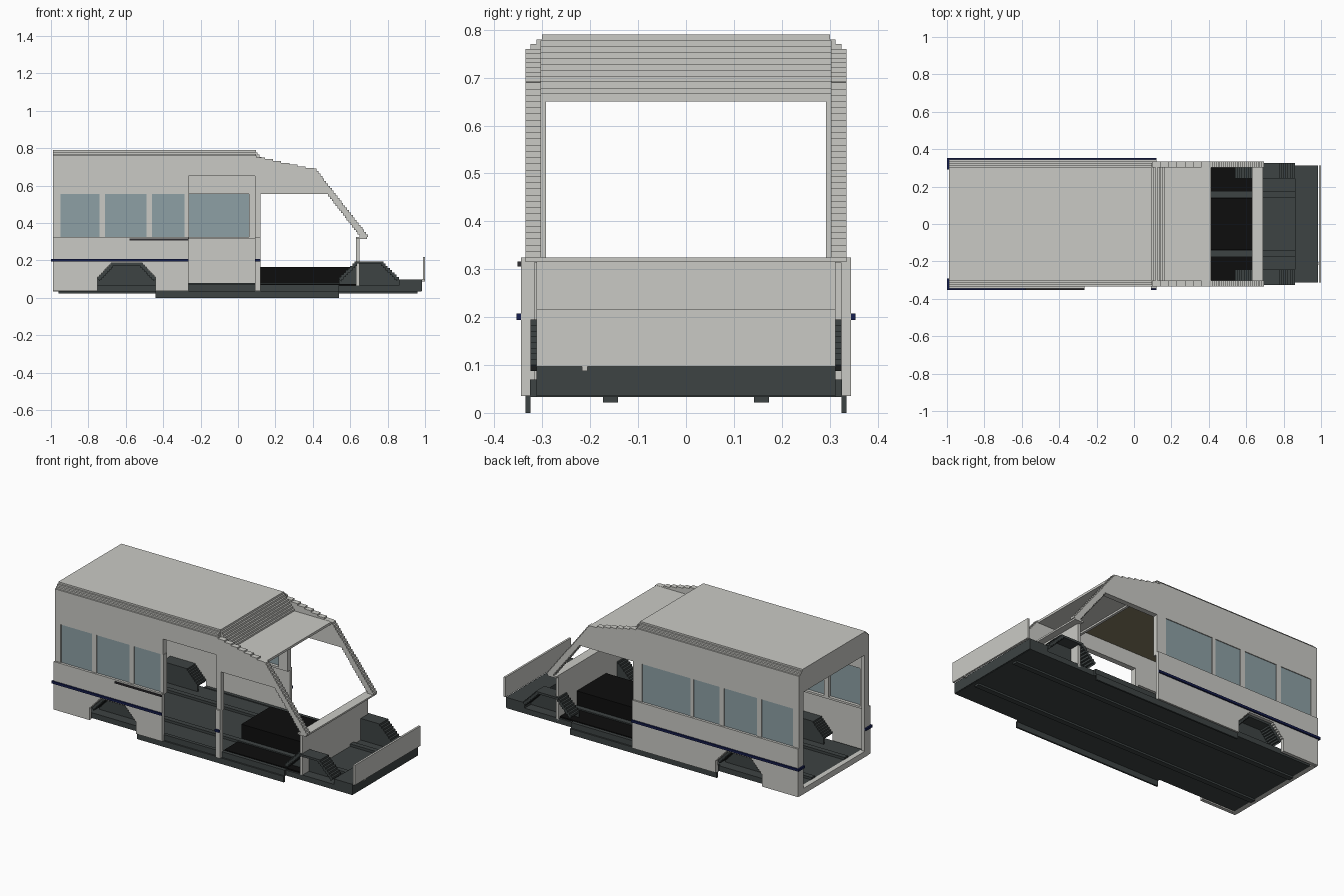
import bpy, bmesh

if "Cube" in bpy.data.objects:
    bpy.data.objects.remove(bpy.data.objects["Cube"])

def srgb(r, g, b):
    return tuple(((c / 255 + 0.055) / 1.055) ** 2.4 if c > 10 else c / 255 / 12.92 for c in (r, g, b)) + (1,)

def material(name, *rgb):
    m = bpy.data.materials.new(name)
    m.diffuse_color = srgb(*rgb)
    m.use_nodes = True
    m.node_tree.nodes["Principled BSDF"].inputs["Base Color"].default_value = m.diffuse_color
    return m

BODY = material("pale grey paint", 202, 202, 197)
DARK = material("dark grey chassis", 61, 67, 67)
BLACK = material("black matting", 13, 13, 13)
GLASS = material("blue grey glass", 141, 160, 165)
NAVY = material("navy stripe", 22, 30, 78)
RAIL = material("charcoal rail", 48, 46, 50)
LINER = material("tan headliner", 132, 124, 96)

def finish(name, bm, mat):
    bmesh.ops.recalc_face_normals(bm, faces=bm.faces)
    me = bpy.data.meshes.new(name)
    bm.to_mesh(me)
    bm.free()
    me.materials.append(mat)
    ob = bpy.data.objects.new(name, me)
    bpy.context.collection.objects.link(ob)
    return ob

def boxes(name, mat, *items):
    """Each item is x0, x1, y0, y1, z0, z1."""
    bm = bmesh.new()
    for x0, x1, y0, y1, z0, z1 in items:
        vs = bmesh.ops.create_cube(bm, size=1)["verts"]
        for v in vs:
            v.co.x = x1 if v.co.x > 0 else x0
            v.co.y = y1 if v.co.y > 0 else y0
            v.co.z = z1 if v.co.z > 0 else z0
    return finish(name, bm, mat)

def prism(name, mat, pts, y0, y1):
    """Extrude an x-z outline between two y values."""
    bm = bmesh.new()
    f = bm.faces.new([bm.verts.new((x, y0, z)) for x, z in pts])
    ext = bmesh.ops.extrude_face_region(bm, geom=[f])["geom"]
    bmesh.ops.translate(bm, vec=(0, y1 - y0, 0), verts=[g for g in ext if isinstance(g, bmesh.types.BMVert)])
    bmesh.ops.triangulate(bm, faces=[g for g in bm.faces if len(g.verts) > 4])
    return finish(name, bm, mat)

def stairs(p, q, n, up_first):
    """Stepped line from p to q."""
    out = [p]
    for i in range(n):
        a, b = [(p[0] + (q[0] - p[0]) * t / n, p[1] + (q[1] - p[1]) * t / n) for t in (i, i + 1)]
        out += [(a[0], b[1]) if up_first else (b[0], a[1]), b]
    return out

def arch_line(x0, x1, low, top, run):
    return stairs((x0, low), (x0 + run, top), 8, True) + stairs((x1 - run, top), (x1, low), 8, False)

# Floor, rails and sills
boxes("floor", DARK, (-0.96, 0.98, -0.312, 0.312, 0.033, 0.065))
boxes("front_crossmember", DARK, (0.86, 0.985, -0.312, 0.312, 0.035, 0.098))
for s, side in ((-1, "near"), (1, "far")):
    ys = lambda a, b: tuple(sorted((s * a, s * b)))
    boxes(side + "_chassis_rail", DARK, (-0.96, 0.96, *ys(0.142, 0.173), 0.022, 0.08))
    boxes(side + "_sill", DARK, (-0.44, 0.54, *ys(0.325, 0.335), 0.0, 0.036),
          (-0.44, 0.54, *ys(0.305, 0.326), 0.033, 0.07))

    # Wheel arches: inner wall plus stepped tread
    for tag, x0, x1, top, run in (("rear", -0.75, -0.44, 0.185, 0.08), ("front", 0.54, 0.86, 0.195, 0.095)):
        outer = arch_line(x0, x1, 0.1, top, run)
        inner = arch_line(x0 + 0.013, x1 - 0.013, 0.087, top - 0.013, run)
        prism(f"{side}_{tag}_arch_tread", DARK, outer + inner[::-1], *ys(0.25, 0.325))
        prism(f"{side}_{tag}_arch_wall", DARK, [(x0, 0.04)] + outer + [(x1, 0.04)], *ys(0.243, 0.252))

    # Lower side panel with wheel cutout
    end = -0.265 if s < 0 else 0.12
    cut = arch_line(-0.75, -0.44, 0.1, 0.185, 0.08)
    prism(side + "_lower_side", BODY,
          [(-0.99, 0.035), (-0.75, 0.035)] + cut + [(-0.44, 0.035), (end, 0.035), (end, 0.325), (-0.99, 0.325)],
          *ys(0.325, 0.345))

    # Upper side panel running into the windscreen pillar
    door = [(-0.265, 0.555), (-0.265, 0.65), (0.09, 0.65), (0.09, 0.555)] if s < 0 else []
    prism(side + "_upper_side", BODY,
          [(-0.99, 0.555)] + door + [(0.47, 0.555)]
          + stairs((0.472, 0.555), (0.65, 0.325), 18, False)
          + stairs((0.695, 0.325), (0.41, 0.69), 28, True)
          + stairs((0.405, 0.693), (0.1, 0.76), 7, False) + [(-0.99, 0.76)],
          *ys(0.303, 0.335))

    # Window posts
    posts = [(-0.99, -0.95), (-0.74, -0.71), (-0.49, -0.46), (-0.285, -0.263)]
    posts.append((0.09, 0.12) if s < 0 else (0.06, 0.12))
    boxes(side + "_window_posts", BODY, *[(a, b, *ys(0.303, 0.335), 0.315, 0.556) for a, b in posts])
    boxes(side + "_belt_ledge", BODY, (-0.99, end, *ys(0.303, 0.33), 0.313, 0.325))

    # Windows
    panes = [(-0.95, -0.74), (-0.71, -0.49), (-0.46, -0.285)] + ([(-0.263, 0.06)] if s > 0 else [])
    boxes(side + "_windows", GLASS, *[(a, b, *ys(0.322, 0.33), 0.325, 0.555) for a, b in panes])

    # Painted stripe, wrapping round the rear corner
    stripe = [(-1.0, end, *ys(0.345, 0.354), 0.194, 0.208), (-1.0, -0.99, *ys(0.292, 0.35), 0.194, 0.208)]
    if s < 0:
        stripe.append((0.09, 0.12, *ys(0.345, 0.354), 0.194, 0.208))
    boxes(side + "_stripe", NAVY, *stripe)

    # Rear corner post
    boxes(side + "_rear_post", BODY, (-0.99, -0.97, *ys(0.292, 0.334), 0.325, 0.66),
          (-0.99, -0.97, *ys(0.292, 0.344), 0.035, 0.325))

# Sliding door pillar and rail
boxes("door_pillar", BODY, (0.09, 0.12, -0.345, -0.315, 0.035, 0.325))
boxes("sliding_door_rail", RAIL, (-0.58, -0.265, -0.352, -0.344, 0.306, 0.316))

# Rear frame
boxes("rear_header", BODY, (-0.99, -0.97, -0.334, 0.334, 0.65, 0.76))
boxes("rear_sill", BODY, (-0.99, -0.96, -0.33, 0.33, 0.033, 0.068))

# Stepped high roof, its front drop, and the cab roof
boxes("main_roof", BODY, *[(-0.99, 0.095, -w, w, z, z + 0.011)
                           for w, z in ((0.335, 0.749), (0.325, 0.759), (0.312, 0.769), (0.301, 0.779))])
boxes("roof_front_drop", BODY, *[(0.09 + i * 0.01, 0.105 + i * 0.01, -0.304, 0.304, 0.755 - i * 0.0125, 0.778 - i * 0.0125)
                                 for i in range(8)])
boxes("cab_roof", BODY, (0.165, 0.412, -0.304, 0.304, 0.678, 0.692))
boxes("headliner", LINER, (-0.97, 0.09, -0.302, 0.302, 0.74, 0.748))

# Firewall, cowl shelf and front panel
boxes("firewall", BODY, (0.632, 0.65, -0.312, 0.312, 0.05, 0.325))
boxes("cowl_shelf", BODY, (0.632, 0.69, -0.335, 0.335, 0.315, 0.325))
boxes("front_panel", BODY, (0.988, 1.0, -0.312, 0.312, 0.097, 0.217),
      (0.984, 1.0, -0.217, -0.206, 0.087, 0.1))

# Cab floor mat and engine cover
boxes("cab_mat", BLACK, (0.12, 0.632, -0.302, 0.302, 0.06, 0.073))
boxes("engine_cover", BLACK, (0.12, 0.632, -0.14, 0.14, 0.06, 0.165))
